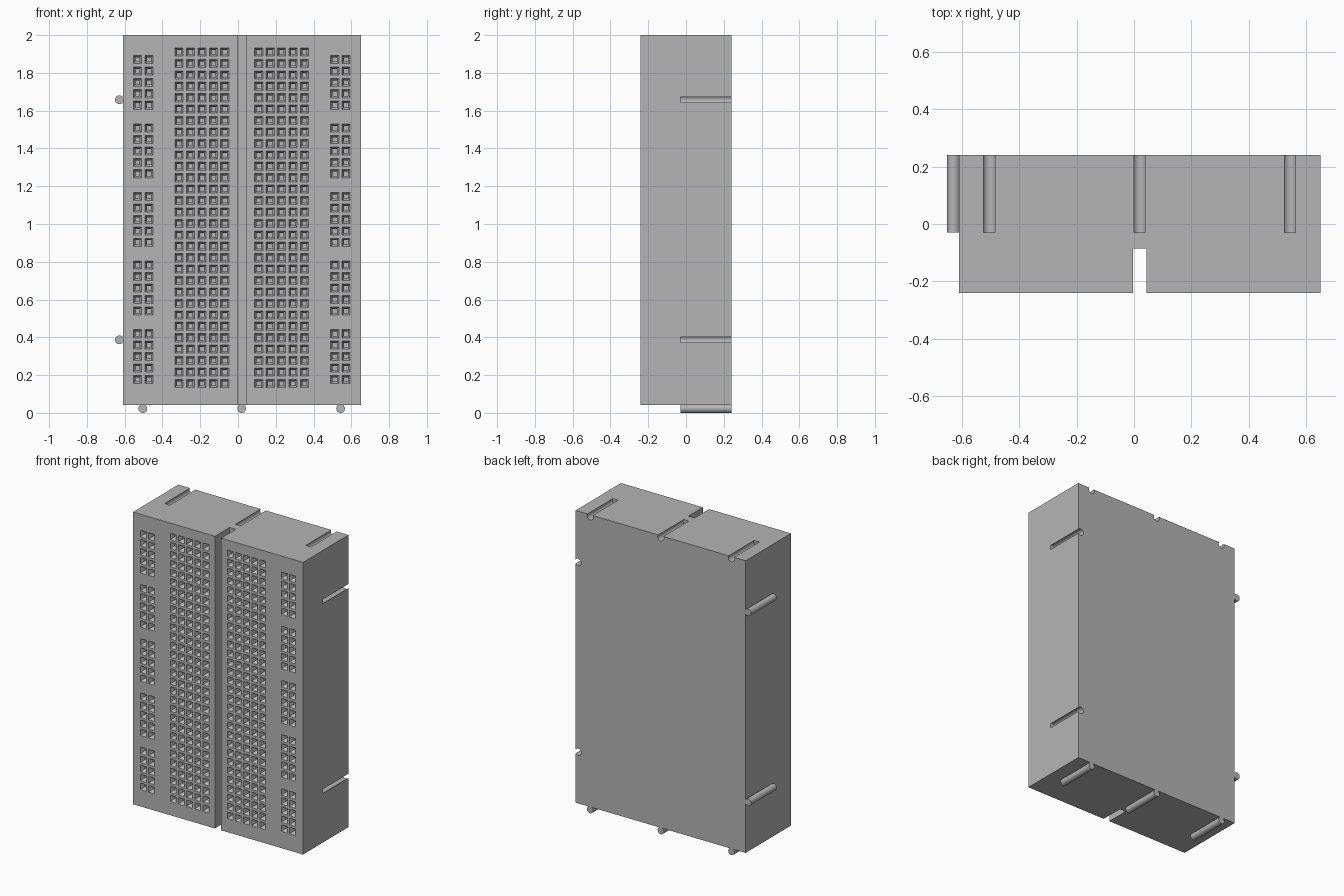
import bpy, bmesh, math
from mathutils import Matrix, Vector

if "Cube" in bpy.data.objects:
    bpy.data.objects.remove(bpy.data.objects["Cube"])

CX = 0.02                        # mid line of the block
X0, X1 = -0.61, 0.65
Z0, Z1 = 0.043, 2.0
YF, YB = -0.24, 0.24
PITCH = 0.0605
R = 0.023                        # peg and socket radius
PEG_Y = -0.03                    # front end of pegs and sockets

grey = bpy.data.materials.new("plastic_grey")
grey.diffuse_color = (0.46, 0.46, 0.46, 1)
grey.use_nodes = True
grey.node_tree.nodes["Principled BSDF"].inputs["Base Color"].default_value = grey.diffuse_color


def box(bm, x0, x1, y0, y1, z0, z1):
    m = Matrix.Translation(((x0 + x1) / 2, (y0 + y1) / 2, (z0 + z1) / 2))
    m = m @ Matrix.Diagonal((x1 - x0, y1 - y0, z1 - z0, 1))
    bmesh.ops.create_cube(bm, size=1, matrix=m)


def rod(bm, x, z, y0, y1):
    m = Matrix.Translation((x, (y0 + y1) / 2, z)) @ Matrix.Rotation(math.pi / 2, 4, 'X')
    bmesh.ops.create_cone(bm, cap_ends=True, segments=32, radius1=R, radius2=R,
                          depth=y1 - y0, matrix=m)


def funnel_hole(bm, x, z):
    # square funnel that narrows into a straight square hole
    rings = []
    for y, h in ((YF - 0.01, 0.0215), (YF, 0.0215), (YF + 0.02, 0.011), (YF + 0.15, 0.011)):
        rings.append([bm.verts.new((x + sx * h, y, z + sz * h))
                      for sx, sz in ((-1, -1), (1, -1), (1, 1), (-1, 1))])
    for a, b in zip(rings, rings[1:]):
        for i in range(4):
            j = (i + 1) % 4
            bm.faces.new((a[i], a[j], b[j], b[i]))
    bm.faces.new(rings[0])
    bm.faces.new(rings[-1])


def finish(bm, name):
    bmesh.ops.recalc_face_normals(bm, faces=bm.faces[:])
    me = bpy.data.meshes.new(name)
    bm.to_mesh(me)
    bm.free()
    ob = bpy.data.objects.new(name, me)
    bpy.context.collection.objects.link(ob)
    me.materials.append(grey)
    return ob


def activate(ob):
    bpy.ops.object.select_all(action='DESELECT')
    ob.select_set(True)
    bpy.context.view_layer.objects.active = ob


# block
bm = bmesh.new()
box(bm, X0, X1, YF, YB, Z0, Z1)
block = finish(bm, "block")

# everything cut out of the block
bm = bmesh.new()
box(bm, CX - 0.023, CX + 0.023, YF - 0.1, -0.085, Z0 - 0.1, Z1 + 0.1)   # centre groove
for side in (-1, 1):
    for col in range(5):                                              # main hole fields
        for row in range(30):
            funnel_hole(bm, CX + side * (0.09 + col * PITCH), 0.156 + row * PITCH)
    for col in range(2):                                              # rail holes, groups of five
        for row in range(29):
            if row % 6 != 5:
                funnel_hole(bm, CX + side * (0.492 + col * PITCH), 0.177 + row * PITCH)
END_X = (-0.504, 0.019, 0.543)
SIDE_Z = (0.387, 1.658)
for x in END_X:                                                       # top sockets
    rod(bm, x, Z1 - 0.012, PEG_Y, YB + 0.05)
for z in SIDE_Z:                                                      # right side sockets
    rod(bm, X1 - 0.018, z, PEG_Y, YB + 0.05)
cutter = finish(bm, "cutter")
cutter.hide_render = True

mod = block.modifiers.new("cuts", 'BOOLEAN')
mod.operation = 'DIFFERENCE'
mod.solver = 'EXACT'
mod.object = cutter
activate(block)
bpy.ops.object.modifier_apply(modifier=mod.name)
bpy.data.objects.remove(cutter)
bpy.ops.object.shade_smooth_by_angle(angle=math.radians(20))

# locking pegs on the bottom and left side
bm = bmesh.new()
for x in END_X:
    rod(bm, x, R, PEG_Y, YB)
for z in SIDE_Z:
    rod(bm, X0 - 0.018, z, PEG_Y, YB)
pegs = finish(bm, "locking_pegs")
activate(pegs)
bpy.ops.object.shade_smooth_by_angle(angle=math.radians(30))
